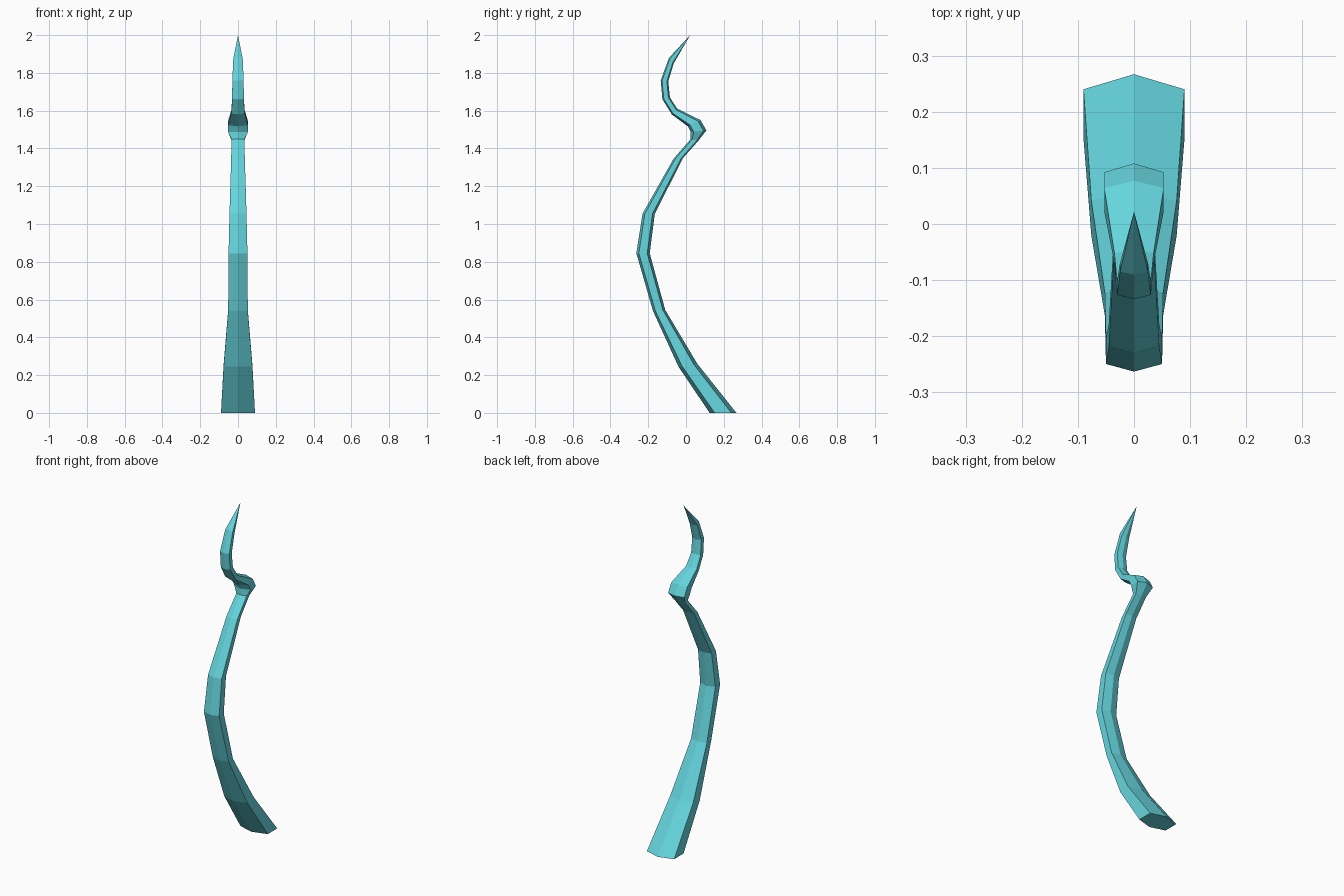
import bpy
import bmesh
from mathutils import Vector

cube = bpy.data.objects.get("Cube")
if cube:
    bpy.data.objects.remove(cube, do_unlink=True)

# One flat colour
teal = bpy.data.materials.new("bright teal")
teal.use_nodes = True
colour = (0.13, 0.66, 0.72, 1)
teal.diffuse_color = colour
shader = teal.node_tree.nodes["Principled BSDF"]
shader.inputs["Base Color"].default_value = colour
shader.inputs["Roughness"].default_value = 0.8

# Sections along the horn: front ridge (y, z), back ridge (y, z), half width
SECTIONS = [
    ((0.125, 0), (0.267, 0), 0.09),
    ((-0.04, 0.245), (0.06, 0.26), 0.076),
    ((-0.175, 0.54), (-0.11, 0.545), 0.052),
    ((-0.263, 0.845), (-0.192, 0.845), 0.05),
    ((-0.23, 1.055), (-0.165, 1.055), 0.045),
    ((-0.066, 1.345), (-0.015, 1.35), 0.036),
    ((0.025, 1.45), (0.065, 1.44), 0.034),
    ((0.025, 1.487), (0.108, 1.495), 0.053),
    ((0.01, 1.517), (0.077, 1.55), 0.053),
    ((-0.075, 1.58), (-0.046, 1.61), 0.035),
    ((-0.125, 1.66), (-0.085, 1.67), 0.031),
    ((-0.134, 1.76), (-0.094, 1.755), 0.03),
    ((-0.09, 1.88), (-0.065, 1.85), 0.025),
]
TIP = (0, 0.022, 2)
BEVEL = 0.19  # share of the depth taken by each ridge


def hexagon(bm, front, back, width):
    """Ring of six vertices with ridges at the front and the back."""
    front, back = Vector((0, *front)), Vector((0, *back))
    side = Vector((width, 0, 0))
    near, far = front.lerp(back, BEVEL), front.lerp(back, 1 - BEVEL)
    ring = (front, near + side, far + side, back, far - side, near - side)
    return [bm.verts.new(p) for p in ring]


# Curved horn: joined sections, closed base and pointed tip
bm = bmesh.new()
rings = [hexagon(bm, *s) for s in SECTIONS]
for low, high in zip(rings, rings[1:]):
    for i in range(6):
        j = (i + 1) % 6
        bm.faces.new((low[i], low[j], high[j], high[i]))
bm.faces.new(rings[0][::-1])
tip = bm.verts.new(TIP)
for i in range(6):
    bm.faces.new((rings[-1][i], rings[-1][(i + 1) % 6], tip))
bmesh.ops.recalc_face_normals(bm, faces=bm.faces)

mesh = bpy.data.meshes.new("curved_horn")
bm.to_mesh(mesh)
bm.free()
mesh.materials.append(teal)
horn = bpy.data.objects.new("curved_horn", mesh)
bpy.context.collection.objects.link(horn)
